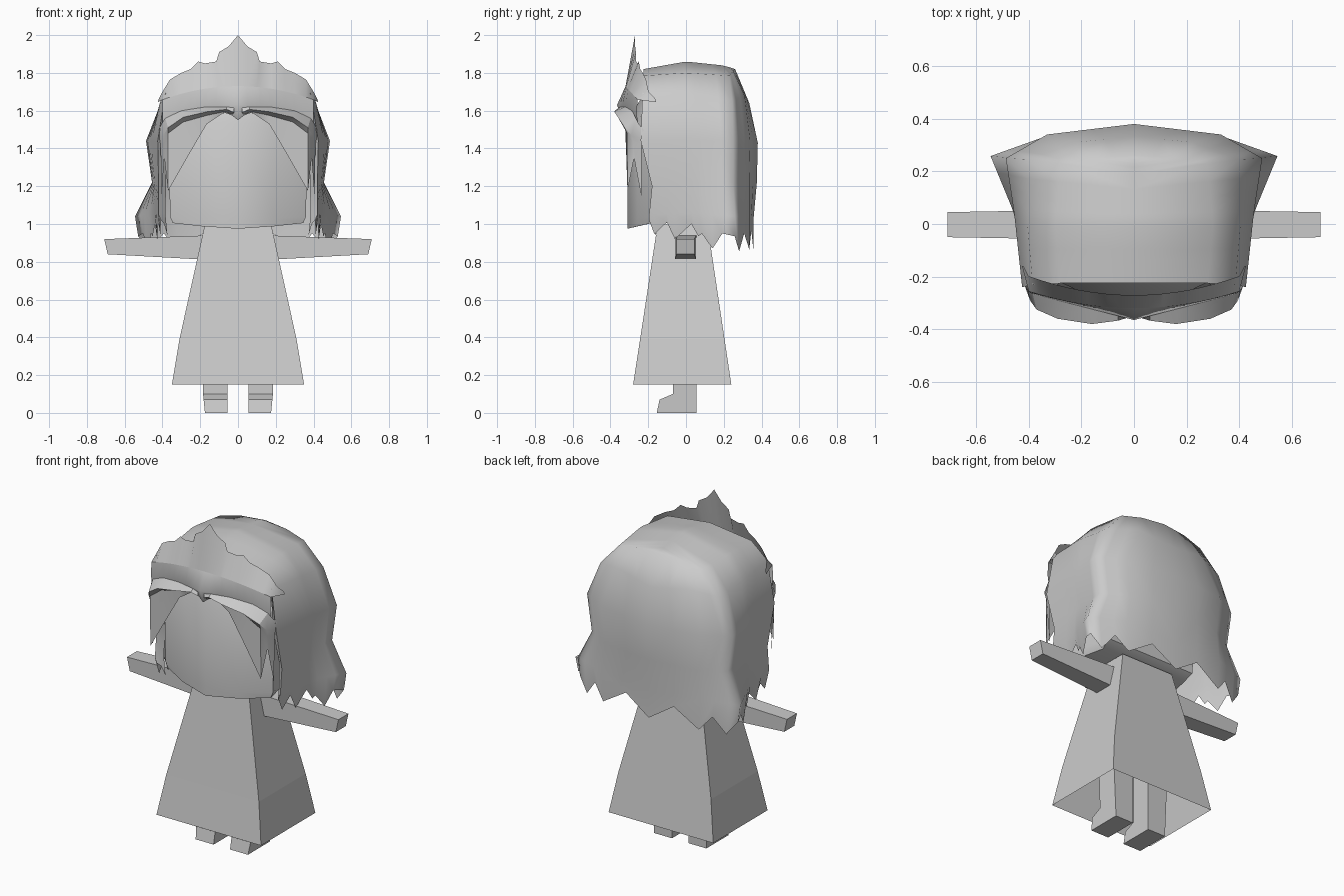
import bpy, bmesh, math

cube = bpy.data.objects.get("Cube")
if cube:
    bpy.data.objects.remove(cube, do_unlink=True)

# One plain grey for the whole figure
grey = bpy.data.materials.new("light_grey")
grey.use_nodes = True
GREY = (0.6, 0.6, 0.6, 1)
grey.diffuse_color = GREY
grey.node_tree.nodes["Principled BSDF"].inputs["Base Color"].default_value = GREY


def loft(name, rows, closed=False, caps=(False, False), mirror=False, smooth=None):
    """Skin rows of points; closed joins each row into a ring."""
    bm = bmesh.new()
    vs = [[bm.verts.new(p) for p in row] for row in rows]
    n = len(rows[0])
    for a, b in zip(vs, vs[1:]):
        for i in range(n if closed else n - 1):
            j = (i + 1) % n
            bm.faces.new((a[i], a[j], b[j], b[i]))
    for cap, ring in zip(caps, (vs[0], vs[-1])):
        if cap:
            bm.faces.new(ring)
    bmesh.ops.remove_doubles(bm, verts=bm.verts, dist=0.0005)
    bmesh.ops.recalc_face_normals(bm, faces=bm.faces)
    me = bpy.data.meshes.new(name)
    bm.to_mesh(me)
    bm.free()
    me.materials.append(grey)
    ob = bpy.data.objects.new(name, me)
    bpy.context.collection.objects.link(ob)
    if mirror:
        ob.modifiers.new("Mirror", "MIRROR").merge_threshold = 0.001
    if smooth:
        bpy.ops.object.select_all(action="DESELECT")
        ob.select_set(True)
        bpy.context.view_layer.objects.active = ob
        bpy.ops.object.shade_smooth_by_angle(angle=math.radians(smooth))
    return ob


def rect(x, y0, y1, z):
    return [(-x, y0, z), (x, y0, z), (x, y1, z), (-x, y1, z)]


# Dress: flared square skirt, open underneath
loft("dress", [rect(0.35, -0.28, 0.24, 0.15), rect(0.31, -0.243, 0.204, 0.39),
               rect(0.175, -0.15, 0.113, 1.0)], closed=True, caps=(False, True))

# Arms and legs, one per side
leg_profile = [(0.055, 0), (-0.155, 0), (-0.14, 0.07), (-0.07, 0.10), (-0.07, 0.45), (0.055, 0.45)]
for s, side in ((1, "left"), (-1, "right")):
    arm = [(0.15, 0.81, 0.94, 0.06), (0.70, 0.84, 0.92, 0.05)]
    rings = []
    for k, (x, z0, z1, w) in enumerate(arm):
        xt = x + 0.008 * k
        rings.append([(s * (x - 0.01 * k), -w, z0), (s * (x - 0.01 * k), w - 0.005, z0),
                      (s * xt, w - 0.005, z1), (s * xt, -w, z1)])
    loft(side + "_arm", rings, closed=True, caps=(True, True))
    loft(side + "_leg", [[(s * 0.055, y, z) for y, z in leg_profile],
                         [(s * (0.175 + 0.1 * min(z, 0.2)), y, z) for y, z in leg_profile]],
         closed=True, caps=(True, True))


# Head: block whose face comes forward to a soft ridge in the middle
def head_ring(w, chin, cheek, lift, back):
    half = [(0.30 * w, back, lift[2]), (0.36 * w, cheek, lift[2]),
            (0.2 * w, chin * 0.5 + cheek * 0.5 - 0.012, lift[1])]
    return half + [(0, chin, lift[0])] + [(-x, y, z) for x, y, z in reversed(half)]


loft("head", [head_ring(0.96, -0.31, -0.18, (0.975, 0.988, 1.005), 0.08),
              head_ring(1.0, -0.31, -0.18, (1.03, 1.03, 1.04), 0.14),
              head_ring(1.02, -0.31, -0.18, (1.535, 1.535, 1.535), 0.18),
              head_ring(0.85, -0.22, -0.15, (1.70, 1.68, 1.64), 0.12)],
     closed=True, caps=(True, True), smooth=40)

# Hair: columns run from inner lip, front edge, side, back corner, back quarter, back centre
hair_rows = [
    [(0, -0.20, 1.80), (0, -0.225, 1.82), (0, 0, 1.86), (0, 0.19, 1.84), (0, 0.23, 1.83), (0, 0.26, 1.82)],
    [(0.27, -0.20, 1.77), (0.28, -0.225, 1.785), (0.30, 0, 1.80), (0.28, 0.23, 1.785), (0.15, 0.25, 1.81), (0, 0.26, 1.82)],
    [(0.36, -0.20, 1.68), (0.385, -0.23, 1.69), (0.405, 0, 1.68), (0.40, 0.245, 1.65), (0.22, 0.31, 1.68), (0, 0.335, 1.64)],
    [(0.38, -0.21, 1.44), (0.425, -0.24, 1.44), (0.455, 0.04, 1.44), (0.487, 0.25, 1.44), (0.33, 0.34, 1.44), (0, 0.38, 1.43)],
    [(0.38, -0.15, 1.22), (0.42, -0.18, 1.20), (0.44, 0.04, 1.22), (0.455, 0.25, 1.22), (0.31, 0.335, 1.22), (0, 0.375, 1.22)],
    [(0.385, -0.16, 1.06), (0.42, -0.195, 1.05), (0.455, 0.04, 1.06), (0.545, 0.258, 1.04), (0.33, 0.335, 1.05), (0, 0.357, 1.02)],
]
# Ragged hem: position along the columns and height
hem = [(0, 0.94), (0.5, 1.0), (1, 1.02), (1.12, 0.945), (1.4, 1.01), (1.58, 0.92), (1.95, 1.0),
       (2.12, 0.935), (2.2, 0.95), (2.46, 0.87), (2.7, 0.95), (3, 0.935), (3.3, 0.855),
       (3.65, 0.95), (4, 0.865), (4.5, 0.965), (5, 0.86)]


def sample(row, u):
    i = min(int(u), len(row) - 2)
    return tuple(a + (b - a) * (u - i) for a, b in zip(row[i], row[i + 1]))


rows = [[sample(r, u) for u, _ in hem] for r in hair_rows]
rows.append([(x * 0.97, y, z) for (x, y, _), (_, z) in zip(rows[-1], hem)])
loft("hair", rows, mirror=True, smooth=100)

# Tiara: jagged upright sheet across the brow, wrapping back at the ends
peaks = [(0, 2.0), (0.05, 1.94), (0.1, 1.91), (0.115, 1.86), (0.175, 1.85), (0.21, 1.86),
         (0.25, 1.82), (0.3, 1.80), (0.36, 1.765), (0.4, 1.70)]
base = [(x, -0.32 + 0.4 * x * x, 1.73 - 0.45 * x * x) for x, _ in peaks]
tips = [(x, -0.27 + 0.45 * x * x, z) for x, z in peaks]
loft("tiara", [base + [(0.425, -0.16, 1.645)], tips + [(0.42, -0.16, 1.66)]], mirror=True, smooth=40)

# Brow band: strip below the tiara, meeting at a centre point
band_mid = [(x, -0.365 + 0.26 * x, 1.63 - 0.3 * x * x) for x, _ in peaks]
band_low = [(x, -0.335 + 0.22 * x, 1.59 - 0.6 * x * x - (0.04 if x == 0 else 0)) for x, _ in peaks]
loft("brow_band", [base, band_mid, band_low], mirror=True, smooth=50)

# Fringe lobes: top shelf, bulging crest, fold underneath, then locks beside the face
fringe = [
    [(0.02, -0.355, 1.615), (0.06, -0.345, 1.62), (0.17, -0.32, 1.62), (0.3, -0.285, 1.60),
     (0.385, -0.265, 1.56), (0.405, -0.25, 1.53), (0.42, -0.225, 1.50)],
    [(0.02, -0.355, 1.59), (0.06, -0.367, 1.607), (0.16, -0.38, 1.595), (0.29, -0.36, 1.565),
     (0.37, -0.325, 1.51), (0.395, -0.29, 1.47), (0.415, -0.235, 1.45)],
    [(0.03, -0.335, 1.58), (0.07, -0.33, 1.595), (0.165, -0.325, 1.575), (0.29, -0.32, 1.54),
     (0.37, -0.312, 1.48), (0.39, -0.28, 1.43), (0.41, -0.235, 1.42)],
    [(0.03, -0.33, 1.575), (0.075, -0.328, 1.59), (0.165, -0.323, 1.53), (0.25, -0.317, 1.385),
     (0.37, -0.31, 1.175), (0.39, -0.275, 1.35), (0.405, -0.235, 1.14)],
]
loft("fringe", fringe, mirror=True, smooth=30)
